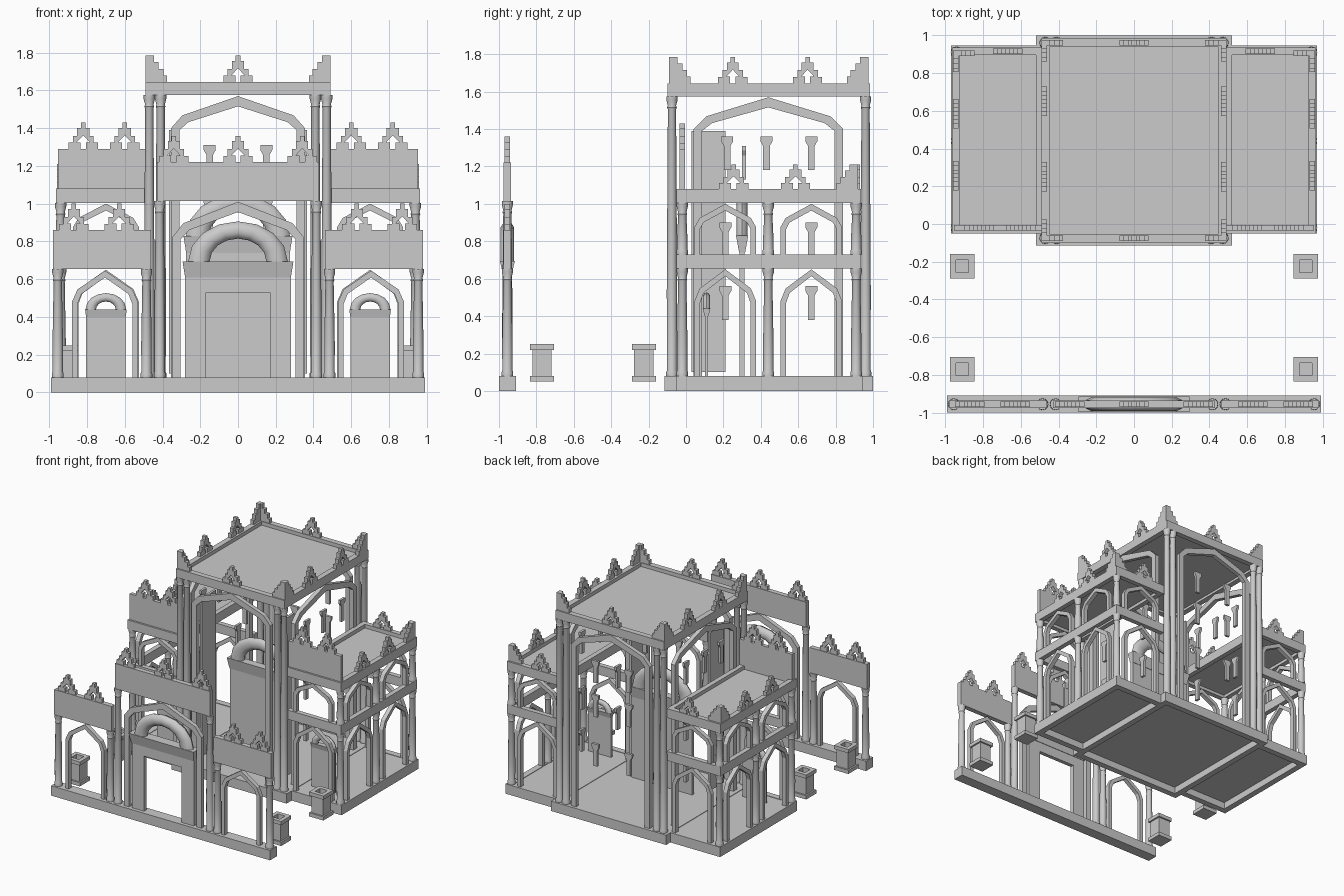
import bpy, bmesh, math

if "Cube" in bpy.data.objects:
    bpy.data.objects.remove(bpy.data.objects["Cube"])

smooth = []

def finish(name, bm):
    bmesh.ops.recalc_face_normals(bm, faces=bm.faces)
    me = bpy.data.meshes.new(name)
    bm.to_mesh(me)
    bm.free()
    ob = bpy.data.objects.new(name, me)
    bpy.context.collection.objects.link(ob)
    return ob

def prism(name, pts, at, axis='x', depth=.04):
    """Profile (u, z) extruded; u runs along axis, depth across it."""
    bm = bmesh.new()
    rings = []
    for d in (-depth / 2, depth / 2):
        rings.append([bm.verts.new((at[0] + (u if axis == 'x' else d),
                                    at[1] + (d if axis == 'x' else u), at[2] + z)) for u, z in pts])
    a, b = rings
    bm.faces.new(a)
    bm.faces.new(b)
    for i in range(len(a)):
        j = (i + 1) % len(a)
        bm.faces.new((a[i], a[j], b[j], b[i]))
    return finish(name, bm)

def box(name, x0, x1, y0, y1, z0, z1):
    return prism(name, [(x0, z0), (x1, z0), (x1, z1), (x0, z1)], (0, (y0 + y1) / 2, 0), 'x', y1 - y0)

def lathe(name, prof, at, n, k=1.0, turn=0.0):
    bm = bmesh.new()
    rings = [[bm.verts.new((at[0] + r * k * math.cos(turn + 2 * math.pi * i / n),
                            at[1] + r * k * math.sin(turn + 2 * math.pi * i / n), at[2] + z))
              for i in range(n)] for r, z in prof]
    for a, b in zip(rings, rings[1:]):
        for i in range(n):
            j = (i + 1) % n
            bm.faces.new((a[i], a[j], b[j], b[i]))
    bm.faces.new(rings[0])
    bm.faces.new(rings[-1])
    return finish(name, bm)

def mirrored(half):
    return half + [(-u, z) for u, z in reversed(half) if u > 0]

def column(x, y, z0, z1):
    h = z1 - z0
    smooth.append(lathe("column", [(.031, 0), (.031, .02), (.027, .03), (.028, h * .3), (.022, h - .07),
                                   (.026, h - .06), (.022, h - .05), (.03, h - .02), (.03, h)], (x, y, z0), 12))

def arch(x, y, z0, w, s, h, t, axis='x', depth=.035):
    sh = s + .4 * (h - s)
    prism("pointed_arch", mirrored([(w, z0), (w, s), (.83 * w, sh), (0, h)])
          + list(reversed(mirrored([(w - t, z0), (w - t, s - .01), (.83 * w - .7 * t, sh - .8 * t), (0, h - 1.2 * t)])))
          , (x, y, 0), axis, depth)

def merlon(x, y, z, axis='x', h=.14):
    out = [(.014, 0), (.014, .25), (.035, .25), (0, .52)]
    out = [(-u, v * h) for u, v in out[:3]] + [(0, .52 * h)] + [(u, v * h) for u, v in reversed(out[:3])]
    steps = [(.078, 0), (.078, .24), (.055, .24), (.055, .5), (.032, .5), (.032, .8), (.012, .8), (.012, 1)]
    prism("merlon", out + [(u, v * h) for u, v in mirrored(steps)], (x, y, z), axis, .03)

def corner(x, y, z, sx, sy, h=.14):
    pts = [(-.015, 0), (-.015, h), (.03, h), (.03, .75 * h), (.055, .75 * h), (.055, .5 * h), (.08, .5 * h),
           (.08, .25 * h), (.1, .25 * h), (.1, 0)]
    prism("corner_merlon", [(u * sx, v) for u, v in pts], (x, y, z), 'x', .03)
    prism("corner_merlon", [(u * sy, v) for u, v in pts], (x, y, z), 'y', .03)

def frame(name, x0, x1, y0, y1, z0, z1, t=.045, drop=.03):
    box(name + "_beam", x0, x1, y0, y0 + t, z0, z1)
    box(name + "_beam", x0, x1, y1 - t, y1, z0, z1)
    box(name + "_beam", x0, x0 + t, y0 + t, y1 - t, z0, z1)
    box(name + "_beam", x1 - t, x1, y0 + t, y1 - t, z0, z1)
    box(name + "_deck", x0 + t, x1 - t, y0 + t, y1 - t, z1 - drop - .02, z1 - drop)

def bracket(x, y, z, axis):
    prism("wall_bracket", mirrored([(.018, 0), (.018, .13), (.032, .155), (.032, .18)]), (x, y, z), axis, .02)

def portal(x, y, w, z1, ch, depth, R, r, opening=None):
    # door wall, optionally with an opening
    pts = mirrored([(w, .08), (w, z1)])
    if opening:
        a, b = opening
        pts = [(a, .08), (w, .08), (w, z1), (-w, z1), (-w, .08), (-a, .08), (-a, b), (a, b)]
    prism("portal_wall", pts, (x, y, 0), 'x', depth * .4)
    # flared canopy
    ob = prism("portal_canopy", mirrored([(w, z1), (w * 1.05, z1 + ch)]), (x, y, 0), 'x', depth)
    for v in ob.data.vertices:
        if v.co.z < z1 + ch / 2:
            v.co.y = y + (v.co.y - y) * .5
    # half ring above
    bm = bmesh.new()
    n, m = 8, 10
    rings = []
    for i in range(n + 1):
        a = math.pi * i / n
        ring = []
        for j in range(m):
            b = 2 * math.pi * j / m
            q = R + r * math.cos(b)
            ring.append(bm.verts.new((x + q * math.cos(a), y + min(r, depth * .47) * math.sin(b),
                                      z1 + ch + q * .8 * math.sin(a))))
        rings.append(ring)
    for p, q in zip(rings, rings[1:]):
        for j in range(m):
            k = (j + 1) % m
            bm.faces.new((p[j], p[k], q[k], q[j]))
    bm.faces.new(rings[0])
    bm.faces.new(rings[-1])
    smooth.append(finish("portal_half_ring", bm))

# central hall: base, roof, portal, front and back arches
frame("hall_base", -.52, .52, -.115, 1.0, 0, .08, .05, .004)
frame("hall_roof", -.49, .49, -.1, .985, 1.575, 1.645)
portal(0, .3, .275, .74, .09, .065, .215, .06)
for y, sy in ((-.075, 1), (.96, -1)):
    arch(0, y, .08, .355, 1.40, 1.57, .045)
    merlon(0, y, 1.645)
    for s in (-1, 1):
        column(s * .47, y, .08, 1.575)
        column(s * .41, y, .08, 1.575)
        corner(s * .475, y, 1.645, -s, sy)
for s in (-1, 1):
    # hall sides
    arch(s * .47, .44, .08, .40, 1.40, 1.57, .045, 'y')
    box("hall_side_panel", s * .355 - .01, s * .355 + .01, .03, .21, .1, 1.39)
    for y in (.25, .65):
        merlon(s * .475, y, 1.645, 'y')
    for y in (.22, .43, .67):
        bracket(s * .47, y, 1.18, 'y')
    for y in (.21, .67):
        for z in (.38, .72):
            bracket(s * .47, y, z, 'y')
    bracket(s * .15, .31, 1.13, 'x')
    for z in (.45, .85, 1.13):
        bracket(s * .15, .95, z, 'x')

    # side wings: base, floor beams, roof, columns, arches
    xa, xb = sorted((s * .47, s * .97))
    frame("wing_base", xa, xb, -.05, .945, 0, .08, .05, .004)
    xa, xb = sorted((s * .48, s * .965))
    frame("wing_roof", xa, xb, -.05, .935, 1.005, 1.08, .04)
    box("wing_floor_beam", xa, xb, -.05, -.01, .655, .73)
    box("wing_floor_beam", xa, xb, .895, .935, .655, .73)
    xa, xb = sorted((s * .925, s * .965))
    box("wing_floor_beam", xa, xb, -.01, .895, .655, .73)
    for y in (-.02, .44, .91):
        column(s * .94, y, .08, .655)
        column(s * .94, y, .73, 1.005)
    for z0, sp, h in ((.08, .48, .65), (.73, .875, 1.0)):
        for y in (.21, .67):
            arch(s * .94, y, z0, .165, sp, h, .03, 'y')
        for y in (-.02, .91):
            arch(s * .7, y, z0, .175, sp, h, .03)
    portal(s * .7, .11, .105, .4, .04, .04, .08, .028)
    # wing parapets
    xa, xb = sorted((s * .48, s * .955))
    box("wing_front_parapet", xa, xb, -.035, -.005, 1.08, 1.29)
    for x in (.6, .82):
        merlon(s * x, -.02, 1.29)
    for y in (.255, .585):
        merlon(s * .945, y, 1.08, 'y', .13)
    merlon(s * .67, .915, 1.08, 'x', .13)
    corner(s * .945, .905, 1.08, -s, -1, .13)

    # front gate, side bays
    column(s * .955, -.955, .08, .655)
    column(s * .485, -.955, .08, .655)
    column(s * .415, -.955, .08, 1.015)
    arch(s * .705, -.955, .08, .175, .48, .645, .03)
    xa, xb = sorted((s * .46, s * .98))
    box("gate_side_parapet", xa, xb, -.975, -.935, .655, .86)
    for x in (.87, .63):
        merlon(s * x, -.955, .86)
    merlon(s * .34, -.955, 1.22)

    # courtyard pedestals
    for y in (-.225, -.77):
        lathe("pedestal", [(.06, .05), (.065, .05), (.065, .08), (.052, .08), (.052, .22), (.065, .22),
                           (.065, .25), (.033, .25), (.033, .21)], (s * .91, y, 0), 4, math.sqrt(2), math.pi / 4)

# front gate, centre bay
box("gate_base", -.99, .99, -1, -.91, 0, .08)
box("gate_centre_parapet", -.43, .43, -.975, -.935, 1.015, 1.22)
arch(0, -.955, .08, .35, .82, 1.01, .045)
portal(0, -.955, .28, .61, .085, .08, .207, .057, (.17, .53))
merlon(0, -.955, 1.22)

# smooth the turned parts
for o in smooth:
    o.select_set(True)
bpy.context.view_layer.objects.active = smooth[0]
bpy.ops.object.shade_smooth_by_angle(angle=math.radians(40))
